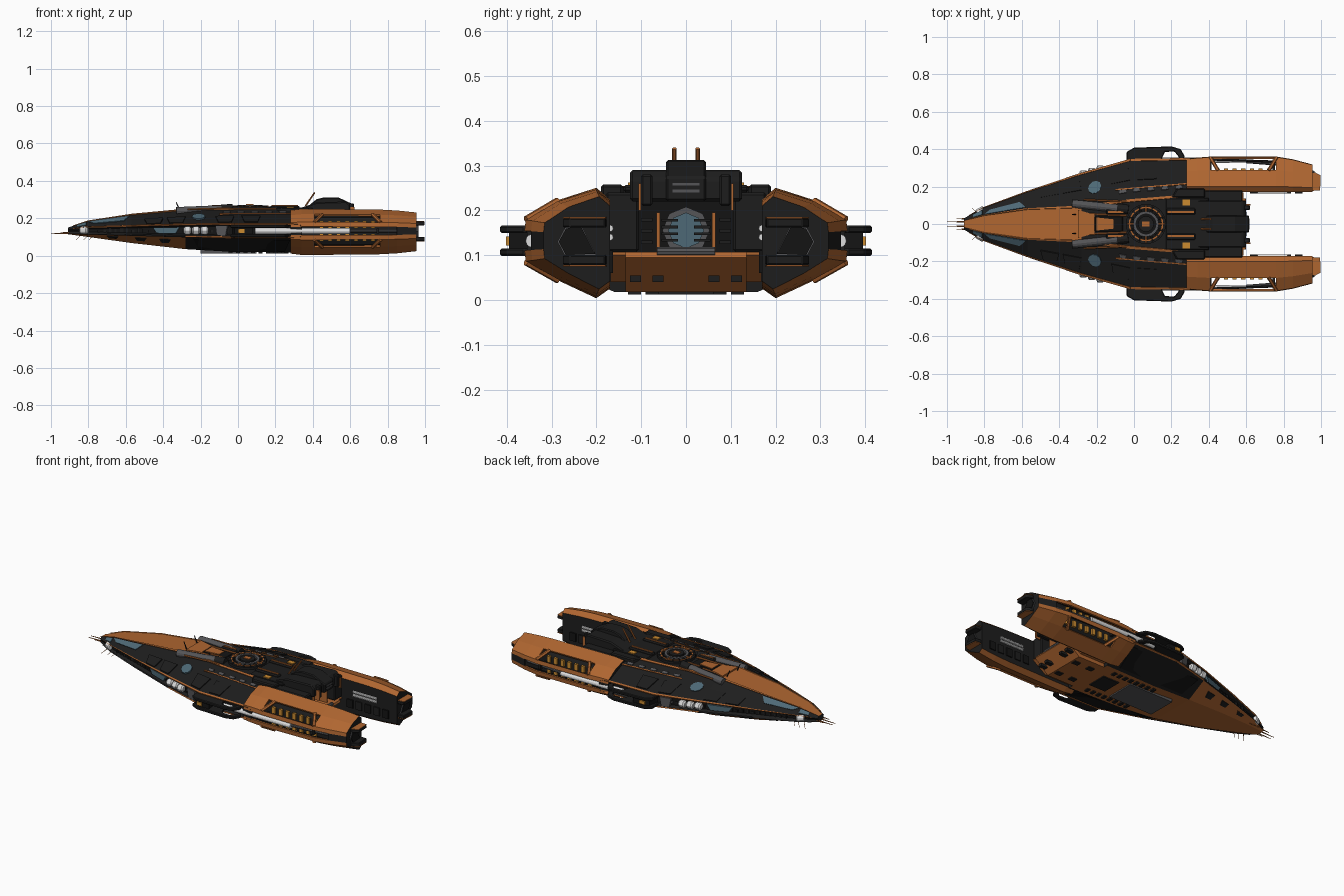
import bpy, bmesh, math, random
from mathutils import Vector

if "Cube" in bpy.data.objects:
    bpy.data.objects.remove(bpy.data.objects["Cube"])
random.seed(4)

def material(name, r, g, b):
    m = bpy.data.materials.new(name)
    m.diffuse_color = (r, g, b, 1)
    m.use_nodes = True
    m.node_tree.nodes["Principled BSDF"].inputs["Base Color"].default_value = m.diffuse_color
    return m

ORANGE = material("burnt_orange", .43, .132, .03)
DARK = material("charcoal", .0125, .0125, .0125)
BLACK = material("near_black", .007, .007, .007)
GREY = material("mid_grey", .09, .09, .095)
GLASS = material("blue_glass", .075, .14, .18)
WHITE = material("pale_grey", .72, .72, .72)
AMBER = material("amber", .6, .26, .03)

def obj(name, verts, faces, mats, idx=None, mirror=False, bevel=0, thick=0):
    me = bpy.data.meshes.new(name)
    me.from_pydata([tuple(v) for v in verts], [], faces)
    for m in mats:
        me.materials.append(m)
    for p, i in zip(me.polygons, idx or []):
        p.material_index = i
    bm = bmesh.new()
    bm.from_mesh(me)
    bmesh.ops.recalc_face_normals(bm, faces=bm.faces)
    bm.to_mesh(me)
    bm.free()
    o = bpy.data.objects.new(name, me)
    bpy.context.collection.objects.link(o)
    if thick:
        s = o.modifiers.new("shell", 'SOLIDIFY')
        s.thickness, s.offset = thick, -1
    if bevel:
        b = o.modifiers.new("bevel", 'BEVEL')
        b.width, b.segments = bevel, 1
    if mirror:
        m = o.modifiers.new("mirror", 'MIRROR')
        m.use_axis = (False, True, False)
        m.use_mirror_merge = False
    return o

def loft(name, rings, mats, rule, cap=0, **kw):
    """Skin closed rings; rule(x, strip) gives a material slot or None for a gap."""
    n, faces, idx = len(rings[0]), [], []
    for s in range(len(rings) - 1):
        xm = (rings[s][0][0] + rings[s + 1][0][0]) / 2
        for i in range(n):
            r = rule(xm, i)
            if r is not None:
                j = (i + 1) % n
                faces.append((s*n + i, s*n + j, s*n + n + j, s*n + n + i))
                idx.append(r)
    last = (len(rings) - 1) * n
    faces += [tuple(range(n)), tuple(range(last, last + n))]
    return obj(name, [p for r in rings for p in r], faces, mats, idx + [cap]*2, **kw)

def prism_faces(n):
    f = [(i, (i+1) % n, n + (i+1) % n, n + i) for i in range(n)]
    return f + [tuple(range(n)), tuple(range(n, 2*n))]

def prism(name, pts, a, b, mat, axis='z', **kw):
    """Extrude an outline: (x, y) along z, (x, z) along y, or (y, z) along x."""
    put = {'z': lambda p, h: (p[0], p[1], h), 'y': lambda p, h: (p[0], h, p[1]),
           'x': lambda p, h: (h, p[0], p[1])}[axis]
    return obj(name, [put(p, a) for p in pts] + [put(p, b) for p in pts], prism_faces(len(pts)), [mat], **kw)

def box(name, x0, x1, y0, y1, z0, z1, mat, **kw):
    return prism(name, [(x0, y0), (x1, y0), (x1, y1), (x0, y1)], z0, z1, mat, **kw)

def rod(name, a, b, r, mat, r2=None, n=10, **kw):
    a, b = Vector(a), Vector(b)
    q = (b - a).to_track_quat('Z', 'Y')
    v = [p + q @ Vector((rr*math.cos(t), rr*math.sin(t), 0))
         for p, rr in ((a, r), (b, r if r2 is None else r2))
         for t in [2*math.pi*k/n for k in range(n)]]
    return obj(name, v, prism_faces(n), [mat], **kw)

def plate(name, pts, mat, h=.004):
    """Thin mirrored plate raised away from the hull's long axis."""
    pts = [Vector(p) for p in pts]
    nrm = (pts[1] - pts[0]).cross(pts[2] - pts[0]).normalized()
    c = sum(pts, Vector()) / len(pts)
    if nrm.dot(Vector((0, c.y, c.z - .13))) < 0:
        nrm = -nrm
    return obj(name, [p - nrm*.003 for p in pts] + [p + nrm*h for p in pts],
               prism_faces(len(pts)), [mat], mirror=True)

# Main hull stations: x, top z, top half width, edge half width, edge z hi/lo, keel half width, keel z
H = [(-.91, .15, .018, .03, .14, .12, .02, .115), (-.8, .185, .045, .09, .152, .118, .05, .10),
     (-.57, .22, .078, .175, .158, .112, .10, .068), (-.28, .247, .088, .273, .165, .105, .14, .035),
     (-.02, .25, .12, .347, .168, .10, .15, .02), (.33, .25, .15, .352, .168, .10, .16, .018)]

def half(x):
    for a, b in zip(H, H[1:]):
        if x <= b[0]:
            break
    t = (x - a[0]) / (b[0] - a[0])
    zt, yt, ye, z2, z1, yb, zb = [p + (q - p)*t for p, q in zip(a[1:], b[1:])]
    d = min(.025, ye*.15)
    return [(yt, zt), (ye, z2), (ye-d, z2-.01), (ye-d, z1+.01), (ye, z1), (yb, zb)]

def on(x, strip, t):
    h = half(x)
    a, b = h[strip], h[strip + 1]
    return Vector((x, a[0] + (b[0]-a[0])*t, a[1] + (b[1]-a[1])*t))

def hull_rule(x, i):
    s = min(i, 10 - i)
    if i == 11:
        return 0 if x < -.28 else 1       # top: orange nose, dark deck
    if i == 5:
        return 0                          # keel
    return 0 if s == 4 and x < -.28 else 2 if s == 2 else 1

rings = []
for s in H:
    h = half(s[0])
    rings.append([(s[0], y, z) for y, z in h] + [(s[0], -y, z) for y, z in reversed(h)])
loft("main_hull", rings, [ORANGE, DARK, BLACK], hull_rule, cap=1)

# Hull skin plates: windows, trims and panels following the sloped sides
def patch(name, x0, x1, s, t0, t1, mat, skew=0, h=.004):
    plate(name, [on(x0, s, t0), on(x1, s, t0), on(x1 - skew, s, t1), on(x0 + skew, s, t1)], mat, h)

patch("bow_window_rear", -.8, -.58, 0, .12, .5, GLASS, .03)
patch("bow_window_front", -.86, -.81, 0, .15, .65, GLASS)
for a, b in ((-.88, -.8), (-.8, -.57), (-.57, -.28), (-.28, -.02), (-.02, .3)):
    patch("shoulder_trim", a, b, 0, -.01, .05, ORANGE)
    patch("edge_trim", a, b, 0, .95, 1, ORANGE)
    patch("lower_edge_trim", a, b, 4, 0, .05, ORANGE if a > -.3 else DARK)
plate("oval_window", [on(-.21 + .035*math.cos(k*math.pi/5), 0, .5 + .17*math.sin(k*math.pi/5))
                      for k in range(10)], GLASS, .006)
for x in (-.5, -.38, -.12, .02):
    patch("armour_panel", x, x + .1, 0, .5, .9, DARK, .015, .006)
patch("deck_light_trim", -.1, .3, 0, .32, .35, ORANGE, 0, .005)
for i in range(5):
    patch("deck_light", -.08 + i*.075, -.04 + i*.075, 0, .22, .3, GREY, .005, .007)
patch("lower_dark_panel", -.24, .28, 4, .15, .9, BLACK, .03)
for x in (-.7, -.55, -.42):
    patch("lower_bow_vent", x, x + .06, 4, .3, .6, DARK, .01)

# Side trench equipment
patch("trench_window", -.45, -.31, 2, .05, .95, GLASS, .02, .014)
for x in (-.27, -.225, -.18):
    y = half(x)[2][0] + .014
    rod("white_tank", (x-.021, y, .135), (x+.021, y, .135), .022, WHITE, n=12, mirror=True, bevel=.008)
patch("trench_hatch", -.115, -.05, 2, -.1, 1.1, GREY, .01, .025)
for i in range(26):
    x = -.75 + i*.03
    y = half(x)[2][0]
    w = random.uniform(.008, .02)
    box("trench_detail", x, x + w, y - .01, y + .008, .125, .135 + random.random()*.015,
        random.choice([DARK, GREY, DARK, BLACK]), mirror=True)

# Bow: chin lamps and whisker antennas
rod("bow_lamp", (-.84, .055, .135), (-.80, .08, .135), .022, WHITE, mirror=True, bevel=.006)
for y, z, l in ((.012, .12, .1), (.028, .125, .05)):
    rod("bow_antenna", (-.89, y, z), (-.9 - l, y, z - .002), .004, ORANGE, .0015, 6, mirror=True)
for x in (-.84, -.80, -.77):
    rod("chin_whisker", (x, .06, .11), (x - .025, .085, .085), .002, ORANGE, .001, 5, mirror=True)
rod("mast", (-.31, .05, .24), (-.33, .05, .285), .003, DARK, n=5, mirror=True)

# Nose plate step, recess and converging deck barrels
prism("nose_step", [(-.3, -.075), (-.21, -.05), (-.21, .05), (-.3, .075)], .24, .254, ORANGE)
box("nose_recess", -.21, -.06, -.04, .04, .245, .254, BLACK, bevel=.003)
prism("recess_ramp", [(-.2, -.035), (-.11, -.025), (-.11, .025), (-.2, .035)], .25, .258, ORANGE)
rod("deck_barrel", (-.33, .108, .238), (-.04, .078, .25), .022, GREY, n=12, mirror=True)
rod("barrel_sleeve", (-.09, .084, .249), (-.03, .077, .251), .025, DARK, n=12, mirror=True)
for y in (.055, .13):
    rod("barrel_rail", (-.27, y, .248), (-.04, y - .01, .254), .005, ORANGE, n=6, mirror=True)

# Central round turret
def ring(name, r0, r1, z0, z1, mat, n=28):
    prof, v, f = [(r0, z0), (r1, z0), (r1, z1), (r0, z1)], [], []
    for k in range(n):
        a = 2*math.pi*k/n
        v += [(.064 + r*math.cos(a), r*math.sin(a), z) for r, z in prof]
        f += [(4*k+i, 4*k+(i+1) % 4, 4*((k+1) % n)+(i+1) % 4, 4*((k+1) % n)+i) for i in range(4)]
    obj(name, v, f, [mat])

ring("turret_outer_ring", .09, .107, .24, .264, DARK)
ring("turret_orange_ring", .083, .092, .24, .267, ORANGE)
ring("turret_grey_ring", .053, .068, .24, .27, GREY)
rod("turret_floor", (.064, 0, .24), (.064, 0, .256), .1, BLACK, n=28)
rod("turret_hub", (.064, 0, .25), (.064, 0, .272), .042, DARK, n=16)
box("turret_hub_plate", .044, .084, -.014, .014, .27, .276, ORANGE)
for k in range(16):
    a = k*math.pi/8
    c, s = math.cos(a), math.sin(a)
    rod("turret_spoke", (.064 + .06*c, .06*s, .264), (.064 + .1*c, .1*s, .264), .005, (DARK, ORANGE)[k % 4 == 0], n=6)
for x0, x1 in ((-.15, -.045), (.17, .33)):
    box("deck_ridge", x0, x1, .05, .085, .245, .266, DARK, mirror=True, bevel=.006)
    box("deck_ridge_trim", x0 + .01, x1 - .01, .06, .07, .262, .271, ORANGE, mirror=True)

# Aft deck, command block and masts
box("aft_deck", .17, .4, -.14, .14, .24, .256, DARK, bevel=.005)
prism("aft_shoulder", [(.2, .14), (.38, .14), (.38, .19), (.23, .19)], .2, .258, DARK, mirror=True, bevel=.006)
box("shoulder_lamp", .26, .3, .1, .13, .25, .262, AMBER, mirror=True)
prism("upper_deck", [(.32, .25), (.42, .285), (.58, .29), (.6, .27), (.6, .22), (.32, .22)],
      -.125, .125, DARK, 'y', bevel=.006)
prism("command_block", [(.38, .27), (.42, .302), (.46, .312), (.54, .31), (.615, .275), (.615, .22), (.4, .22)],
      -.045, .045, DARK, 'y', bevel=.005)
for z in (.24, .255):
    box("command_rear_vent", .61, .618, -.03, .03, z, z + .006, GREY)
box("deck_fin", .5, .62, .075, .1, .21, .28, DARK, mirror=True, bevel=.004)
box("fin_trim", .59, .624, .1, .106, .2, .26, ORANGE, mirror=True)
rod("deck_mast", (.36, .026, .265), (.41, .026, .338), .005, ORANGE, n=6, mirror=True)

# Aft body between the nacelles: undercut keel and engine bay
prism("aft_keel", [(.3, .018), (.51, .018), (.6, .095), (.595, .107), (.3, .107)], -.135, .135, ORANGE, 'y')
prism("aft_keel_side", [(.3, .04), (.5, .04), (.585, .1), (.585, .107), (.3, .107)], .135, .168, ORANGE, 'y', mirror=True)
box("engine_bay_side", .3, .58, .105, .18, .107, .24, DARK, mirror=True, bevel=.006)
box("engine_bay_wall", .3, .47, -.12, .12, .09, .24, BLACK)
rod("engine_rim", (.46, 0, .155), (.49, 0, .155), .053, GREY, n=8)
rod("engine_glow", (.46, 0, .155), (.498, 0, .155), .04, GLASS, n=8)
for z in (.13, .145, .16, .175):
    box("engine_slat", .49, .504, -.055, -.018, z, z + .006, DARK, mirror=True)
box("engine_brace", .46, .56, .058, .066, .11, .195, ORANGE, mirror=True)
for z in (.125, .15, .175):
    box("engine_rib", .47, .52, .075, .1, z, z + .008, DARK, mirror=True)
rod("engine_sill", (.59, -.065, .108), (.59, .065, .108), .011, GREY)
for y in (.05, .1):
    box("keel_latch", .54, .585, y, y + .025, .04, .055, DARK, mirror=True)

# Belly panels
box("belly_panel", -.2, .1, -.09, .09, .012, .03, GREY)
box("belly_hatch", .16, .27, -.06, .06, .012, .03, DARK)
for i in range(8):
    box("belly_rib", -.05 + i*.04, -.03 + i*.04, .1, .13, .012, .03, DARK, mirror=True)
for x in (.36, .46):
    box("belly_clamp", x, x + .04, .06, .09, .012, .03, DARK, mirror=True)

# Side pods with open rear loop
POD = [(-.04, .32), (-.04, .385), (0, .408), (.2, .415), (.25, .4), (.272, .36), (.25, .335),
       (.235, .365), (.215, .388), (.165, .385), (.14, .33)]
for z0, z1 in ((.098, .115), (.149, .166)):
    prism("side_pod_plate", POD, z0, z1, DARK, mirror=True, bevel=.004)
prism("side_pod_core", [(-.03, .32), (-.02, .38), (.01, .395), (.08, .395), (.07, .32)], .11, .152, BLACK, mirror=True)
box("pod_lamp", .0, .035, .39, .402, .122, .142, AMBER, mirror=True)

# Rear nacelles: orange shells with open windows and side slot
N = [(.17, .225), (.2, .25), (.285, .222), (.352, .18), (.355, .155), (.355, .11),
     (.352, .085), (.285, .045), (.2, .004), (.17, .025)]
NS = [(.28, .97, .94), (.34, 1, 1), (.41, 1.03, 1), (.76, 1.03, .97), (.85, .95, .93), (.955, .8, .84)]

def nac_rule(x, i):
    if i in (2, 6) and .41 < x < .76 or i == 4 and .34 < x < .85:
        return None
    return 1 if i == 9 or i == 4 else 0

loft("nacelle_shell", [[(x, .17 + (y-.17)*sy, .131 + (z-.131)*sz) for y, z in N] for x, sy, sz in NS],
     [ORANGE, DARK], nac_rule, cap=1, mirror=True, thick=.01)
prism("nacelle_core", [(.185, .21), (.21, .222), (.27, .205), (.285, .18), (.285, .085), (.27, .062), (.21, .035), (.185, .05)],
      .3, .9, DARK, 'x', mirror=True)
for i in range(7):
    x = .435 + i*.046
    for z0, z1 in ((.148, .185), (.078, .115)):
        box("nacelle_rib", x, x + .022, .27, .296, z0, z1, AMBER, mirror=True)
for z in (.163, .101):
    rod("slot_rail", (.33, .348, z), (.86, .33, z), .006, DARK, n=6, mirror=True)
rod("white_conduit", (.09, .34, .132), (.6, .343, .132), .015, WHITE, n=12, mirror=True)
rod("grey_conduit", (.6, .335, .132), (.85, .315, .132), .01, GREY, mirror=True)
for x in (.4, .74):
    box("conduit_bracket", x, x + .014, .28, .345, .118, .146, DARK, mirror=True)
for x0 in (.41, .74):
    for lo, hi in (((.285, .22), (.356, .178)), ((.285, .046), (.356, .086))):
        d = .03 if x0 < .5 else -.03
        rod("window_strut", (x0 + .01 + d, *lo), (x0 + .01 - d*.4, *hi), .01, ORANGE, n=6, mirror=True)
for i in range(5):
    box("inner_wall_panel", .62 + i*.06, .66 + i*.06, .163, .175, .06, .11, (BLACK, DARK)[i % 2], mirror=True)
for z in (.14, .16):
    rod("inner_light_bar", (.66, .17, z), (.82, .17, z), .008, WHITE, n=8, mirror=True)

# Nacelle tail: frame, prongs and exhaust
prism("tail_frame", [(.2, .1), (.235, .17), (.27, .162), (.287, .13), (.27, .097)], .95, .96, GREY, 'x', mirror=True)
prism("tail_exhaust", [(.203, .103), (.236, .167), (.268, .159), (.284, .13), (.268, .1)], .95, .966, BLACK, 'x', mirror=True)
for z0, z1, p in ((.078, .1, .075), (.162, .182, .182)):
    prong = [(.92, .175), (.995, .18), (.998, .26), (.97, .275), (.92, .275)]
    prism("tail_prong", prong, z0, z1, DARK, mirror=True, bevel=.003)
    prism("tail_prong_plate", prong, p, p + .003, ORANGE, mirror=True)
